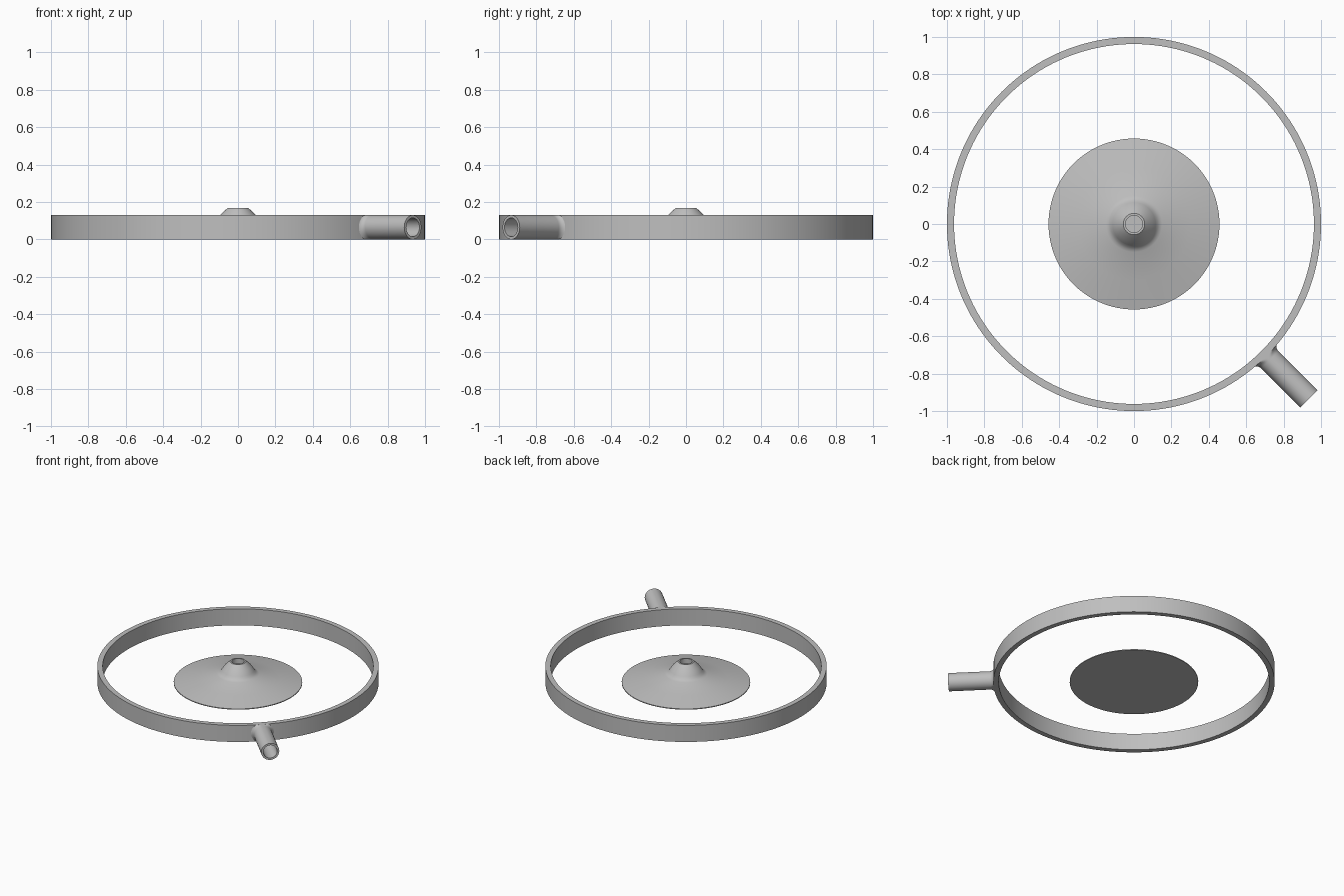
import bpy, bmesh
from math import pi, sin, cos, radians
from mathutils import Matrix, Vector

if "Cube" in bpy.data.objects:
    bpy.data.objects.remove(bpy.data.objects["Cube"], do_unlink=True)

HEIGHT = 0.13

grey = bpy.data.materials.new("plain grey")
grey.use_nodes = True
colour = (0.52, 0.52, 0.52, 1)
grey.diffuse_color = colour
grey.node_tree.nodes["Principled BSDF"].inputs["Base Color"].default_value = colour


def lathe(name, profile, steps, closed=False, matrix=None, clamp=None):
    """Revolve (radius, height) points about z, then place and trim them."""
    bm = bmesh.new()
    rings = []
    for i in range(steps):
        a = 2 * pi * i / steps
        rings.append([bm.verts.new((r * cos(a), r * sin(a), z)) for r, z in profile])
    count = len(profile) if closed else len(profile) - 1
    for i in range(steps):
        a, b = rings[i], rings[(i + 1) % steps]
        for j in range(count):
            k = (j + 1) % len(profile)
            bm.faces.new((a[j], b[j], b[k], a[k]))
    if matrix:
        bmesh.ops.transform(bm, matrix=matrix, verts=bm.verts)
    if clamp:
        for v in bm.verts:
            v.co.z = min(max(v.co.z, clamp[0]), clamp[1])
    bmesh.ops.remove_doubles(bm, verts=bm.verts, dist=0.00001)
    bmesh.ops.recalc_face_normals(bm, faces=bm.faces)
    mesh = bpy.data.meshes.new(name)
    bm.to_mesh(mesh)
    bm.free()
    mesh.materials.append(grey)
    obj = bpy.data.objects.new(name, mesh)
    bpy.context.collection.objects.link(obj)
    bpy.ops.object.select_all(action='DESELECT')
    obj.select_set(True)
    bpy.context.view_layer.objects.active = obj
    bpy.ops.object.shade_smooth_by_angle(angle=radians(30))
    return obj


# Outer hoop
lathe("outer_ring", [(0.962, 0), (1, 0), (1, HEIGHT), (0.962, HEIGHT)], 160, closed=True)

# Shallow cone with a filleted neck and a blind socket in its tip
lathe("centre_cone", [
    (0, 0), (0.457, 0), (0.457, 0.006), (0.3, 0.039), (0.15, 0.071),
    (0.138, 0.076), (0.126, 0.085), (0.115, 0.1), (0.095, 0.13), (0.057, 0.167),
    (0.045, 0.167), (0.045, 0.13), (0, 0.13)], 96)

# Hollow side spout, flared where it meets the hoop
R, FILLET, BASE = 0.065, 0.035, 0.992
flare = []
for i in range(9):
    t = i / 8 * pi / 2
    flare.append((R + FILLET * (1 - sin(t)), BASE + FILLET * (1 - cos(t))))
spout = [(0, 0.975), (R + FILLET, 0.975)] + flare + [
    (R, 1.322), (0.05, 1.322), (0.05, 1.0), (0, 1.0)]
direction = Vector((1, -1, 0)).normalized()
place = (Matrix.Translation((0, 0, HEIGHT / 2))
         @ direction.to_track_quat('Z', 'Y').to_matrix().to_4x4())
lathe("side_spout", spout, 48, matrix=place, clamp=(0.0003, HEIGHT - 0.0003))
